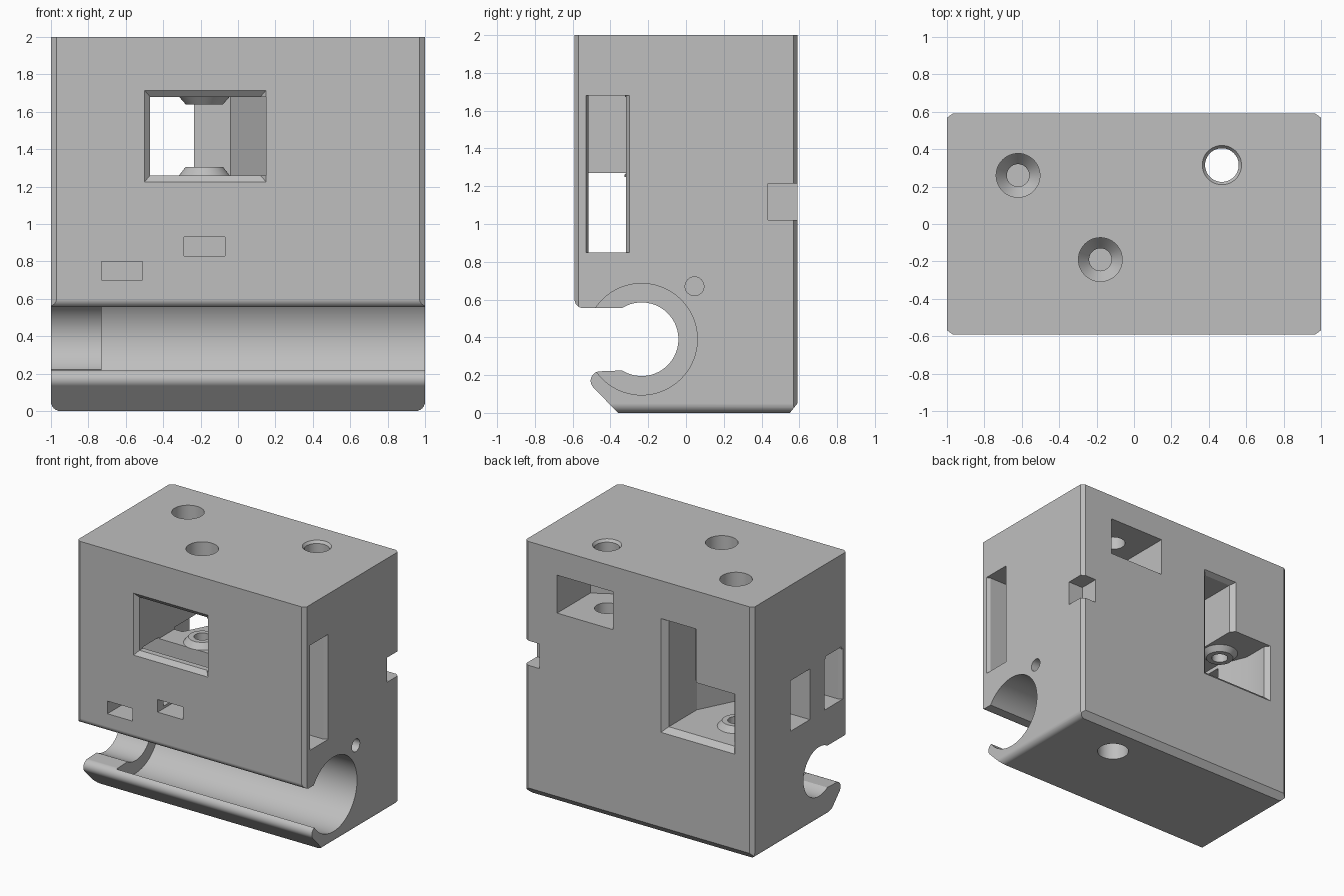
import bpy, bmesh
from math import sin, cos, radians, pi

old = bpy.data.objects.get("Cube")
if old:
    bpy.data.objects.remove(old, do_unlink=True)

grey = bpy.data.materials.new("plain_grey")
grey.use_nodes = True
GREY = (0.52, 0.52, 0.52, 1)
grey.diffuse_color = GREY
grey.node_tree.nodes["Principled BSDF"].inputs["Base Color"].default_value = GREY


def solid(name, rings):
    """Skin a stack of equal rings and cap both ends."""
    bm = bmesh.new()
    loops = [[bm.verts.new(p) for p in ring] for ring in rings]
    n = len(loops[0])
    for a, b in zip(loops, loops[1:]):
        for i in range(n):
            j = (i + 1) % n
            bm.faces.new((a[i], a[j], b[j], b[i]))
    bm.faces.new(loops[0][::-1])
    bm.faces.new(loops[-1])
    bmesh.ops.recalc_face_normals(bm, faces=bm.faces)
    me = bpy.data.meshes.new(name)
    bm.to_mesh(me)
    bm.free()
    me.materials.append(grey)
    ob = bpy.data.objects.new(name, me)
    bpy.context.collection.objects.link(ob)
    return ob


def lift(axis, pts, d):
    if axis == "x":
        return [(d, u, v) for u, v in pts]
    if axis == "y":
        return [(u, d, v) for u, v in pts]
    return [(u, v, d) for u, v in pts]


def prism(pts, axis, a, b, name="cutter"):
    return solid(name, [lift(axis, pts, a), lift(axis, pts, b)])


def rect(u0, u1, v0, v1):
    return [(u0, v0), (u1, v0), (u1, v1), (u0, v1)]


def box(x0, x1, y0, y1, z0, z1):
    return prism(rect(x0, x1, y0, y1), "z", z0, z1)


def flare(r, axis, face, depth, sides):
    """Chamfered mouth; sides = growth at the face for each edge of the rectangle."""
    def grown(k):
        return rect(r[0] - k * sides[0], r[1] + k * sides[1],
                    r[2] - k * sides[2], r[3] + k * sides[3])
    return solid("mouth", [lift(axis, grown(0), face - depth),
                           lift(axis, grown(2), face + depth)])


def arc(cu, cv, r, a0, a1, n):
    angles = [radians(a0 + (a1 - a0) * i / n) for i in range(n + 1)]
    return [(cu + r * cos(a), cv + r * sin(a)) for a in angles]


def turned(cx, cy, profile):
    """Round solid on a vertical axis from (height, radius) pairs."""
    return solid("turned", [lift("z", arc(cx, cy, r, 0, 352.5, 47), z) for z, r in profile])


# Side profile with open rail clamp
BORE = (-0.235, 0.39)
profile = [(-0.59, 2.05)]
profile += arc(-0.545, 0.60, 0.045, 180, 270, 6)
profile += arc(*BORE, 0.195, 122, -122, 36)
profile += arc(-0.455, 0.17, 0.05, 90, 225, 9)
profile += [(-0.36, 0), (0.55, 0), (0.59, 0.05), (0.59, 2.05)]
body = prism(profile, "x", -1.05, 1.05, "carriage_block")


def combine(other, operation="DIFFERENCE"):
    mod = body.modifiers.new("shape", "BOOLEAN")
    mod.operation = operation
    mod.solver = "EXACT"
    mod.object = other
    bpy.context.view_layer.objects.active = body
    bpy.ops.object.modifier_apply(modifier=mod.name)
    bpy.data.objects.remove(other, do_unlink=True)


# Trim the ends, with rounded lower edges
outline = [(-1, 2)] + arc(-0.95, 0.05, 0.05, 180, 270, 6)
outline += arc(0.95, 0.05, 0.05, 270, 360, 6) + [(1, 2)]
combine(prism(outline, "y", -0.8, 0.8), "INTERSECT")

# Vertical corner chamfers
a, b = 0.03, 0.022
for sx in (-1, 1):
    for sy in (-1, 1):
        combine(prism([(sx * (1 - 2 * a), sy * (0.59 + b)),
                       (sx * (1 + a), sy * (0.59 - 2 * b)),
                       (sx * (1 + a), sy * (0.59 + b))], "z", -0.1, 2.1))

# Wide part of the rail bore
combine(prism(arc(*BORE, 0.295, 0, 355, 71), "x", -0.73, 1.1))

# Belt channels along the front
combine(box(0, 1.1, -0.515, -0.318, 0.85, 1.68))
combine(box(-1.1, 0.5, -0.515, -0.318, 0.85, 1.27))
combine(flare((-0.515, -0.318, 0.85, 1.68), "x", 1, 0.03, (0.015, 0.018, 0, 0)))
combine(flare((-0.515, -0.318, 0.85, 1.25), "x", -1, -0.03, (0.02, 0.015, 0, 0)))

# Upper pulley pocket, open to the front and back
upper = [(-0.47, -0.7), (0.15, -0.7), (0.15, -0.28), (-0.04, 0.1),
         (-0.235, 0.1), (-0.235, 0.7), (-0.47, 0.7)]
combine(prism(upper, "z", 1.26, 1.68))
combine(flare((-0.47, 0.12, 1.26, 1.68), "y", -0.59, -0.03, (0.03, 0.03, 0.035, 0.035)))

# Lower pulley pocket, open to the back and one end
lower = [(-0.81, 0.7), (-0.235, 0.7), (-0.235, 0.2), (-0.4, -0.125),
         (-0.72, -0.125), (-0.72, 0.125), (-0.81, 0.35)]
combine(prism(lower, "z", 0.84, 1.275))
combine(box(-1.1, -0.6, -0.12, 0.12, 0.845, 1.245))
combine(flare((-0.81, -0.235, 0.84, 1.275), "y", 0.59, 0.04, (0.03, 0.042, 0.04, 0)))
combine(flare((-0.47, -0.235, 1.2, 1.68), "y", 0.59, 0.04, (0.03, 0.042, 0, 0.02)))

# Pulley bosses and screw holes: x, y, pocket floor and ceiling, head seat, screw end
screws = [(-0.18, -0.19, 1.26, 1.68, 1.86, 0.78),
          (-0.62, 0.26, 0.84, 1.275, 1.5, 0.62)]
for x, y, floor, ceiling, seat, end in screws:
    combine(turned(x, y, [(floor - 0.01, 0.135), (floor, 0.135), (floor + 0.045, 0.1)]), "UNION")
    combine(turned(x, y, [(ceiling + 0.01, 0.135), (ceiling, 0.135), (ceiling - 0.04, 0.1)]), "UNION")
    combine(turned(x, y, [(end, 0.06), (seat - 0.07, 0.06), (seat, 0.117), (2.1, 0.117)]))

# Nut slots in the front
combine(box(-0.73, -0.51, -0.7, 0.39, 0.70, 0.80))
combine(box(-0.29, -0.07, -0.7, -0.06, 0.83, 0.93))

# Mounting bolt hole with a six-sided nut pocket at the back
bx, by, half = 0.47, 0.315, 0.245
point = half / cos(pi / 6)
combine(prism([(bx - half, 0.7), (bx - half, by - point / 2), (bx, by - point),
               (bx + half, by - point / 2), (bx + half, 0.7)], "z", 1.5, 1.8))
combine(turned(bx, by, [(-0.1, 0.116), (0.2, 0.116), (0.21, 0.09), (1.98, 0.09),
                        (2, 0.105), (2.05, 0.105)]))

# Side pin hole and corner notch
combine(prism(arc(0.045, 0.67, 0.05, 0, 345, 23), "x", 0.7, 1.1))
combine(box(0.87, 1.1, 0.435, 0.7, 1.02, 1.215))

# Smooth rounds, crisp edges
body.select_set(True)
bpy.context.view_layer.objects.active = body
bpy.ops.object.shade_smooth_by_angle(angle=radians(25))
weighted = body.modifiers.new("flat_faces", "WEIGHTED_NORMAL")
weighted.keep_sharp = True
